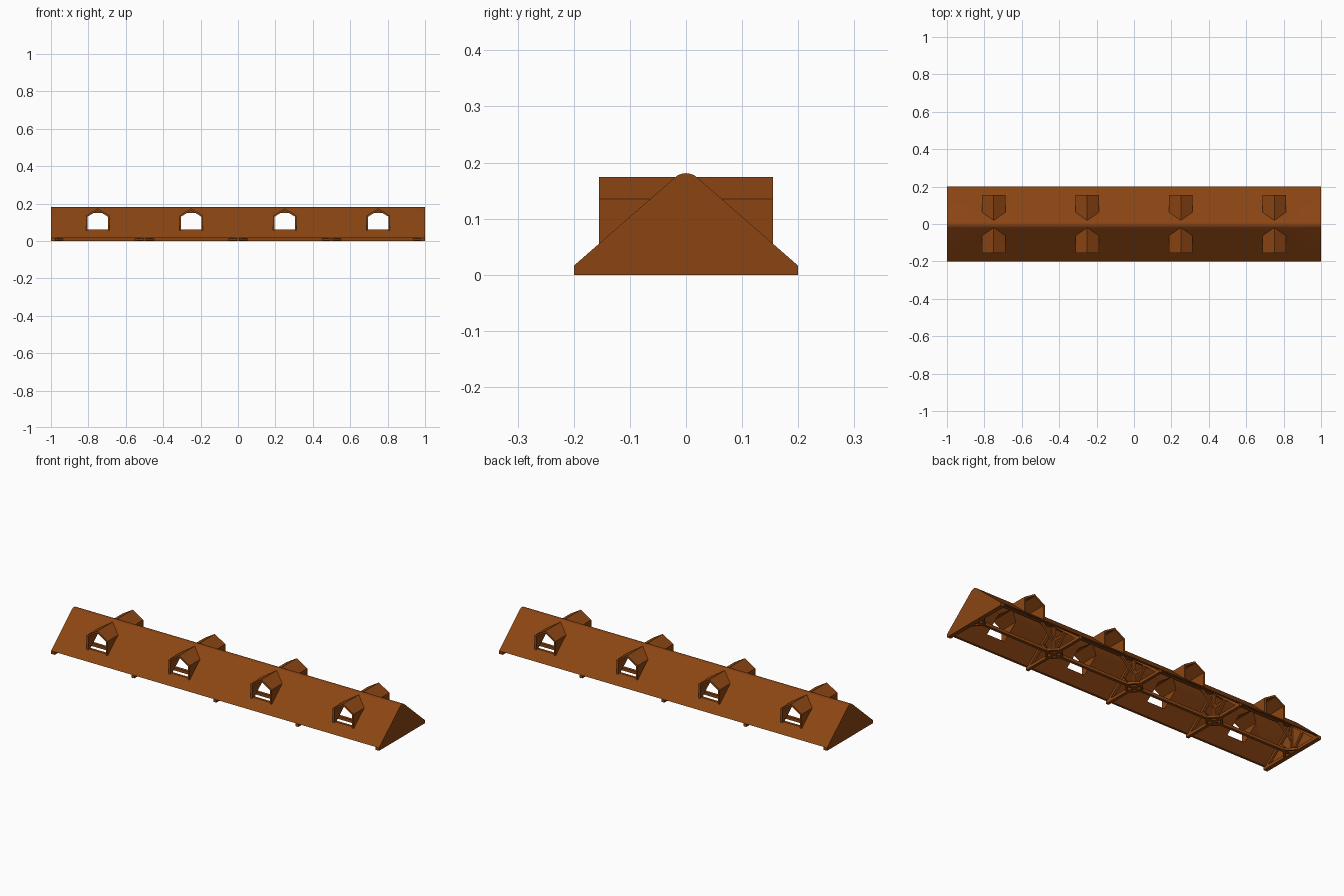
import bpy, bmesh, math
from mathutils import Vector

if "Cube" in bpy.data.objects:
    bpy.data.objects.remove(bpy.data.objects["Cube"])

mat = bpy.data.materials.new("roof_brown")
mat.diffuse_color = (0.26, 0.06, 0.0065, 1)
mat.use_nodes = True
mat.node_tree.nodes["Principled BSDF"].inputs["Base Color"].default_value = mat.diffuse_color
SLOPE = 0.89


def finish(name, bm):
    bmesh.ops.recalc_face_normals(bm, faces=bm.faces)
    me = bpy.data.meshes.new(name)
    bm.to_mesh(me)
    bm.free()
    me.materials.append(mat)
    ob = bpy.data.objects.new(name, me)
    bpy.context.collection.objects.link(ob)
    return ob


def prism(name, pts, axis, lo, hi):
    """Extrude a 2D outline along x (outline in y,z) or y (outline in x,z)."""
    bm = bmesh.new()
    put = (lambda p, t: (t, p[0], p[1])) if axis == "x" else (lambda p, t: (p[0], t, p[1]))
    f = bm.faces.new([bm.verts.new(put(p, lo)) for p in pts])
    r = bmesh.ops.extrude_face_region(bm, geom=[f])
    d = Vector(put((0, 0), hi - lo))
    bmesh.ops.translate(bm, verts=[v for v in r["geom"] if isinstance(v, bmesh.types.BMVert)], vec=d)
    return finish(name, bm)


def beam(name, a, b, w=0.014):
    a, b = Vector(a), Vector(b)
    bm = bmesh.new()
    bmesh.ops.create_cube(bm, size=1)
    bmesh.ops.scale(bm, vec=(w, w, (b - a).length), verts=bm.verts)
    d = (b - a).normalized()
    z = d
    side = Vector((1, 0, 0)) if abs(d.x) < 0.1 else Vector((0, 0, 1))
    x = (side - side.dot(z) * z).normalized()
    y = z.cross(x)
    for v in bm.verts:
        v.co = (a + b) / 2 + x * v.co.x + y * v.co.y + z * v.co.z
    return finish(name, bm)


def smooth(ob):
    bpy.ops.object.select_all(action="DESELECT")
    ob.select_set(True)
    bpy.context.view_layer.objects.active = ob
    bpy.ops.object.shade_smooth_by_angle(angle=math.radians(25))


# Roof outline: straight slopes with a rounded ridge
ang = math.atan(SLOPE)
R = 0.03
cz = 0.181 - R
arc = [(R * math.sin(t), cz + R * math.cos(t))
       for t in [ang * (i / 5 - 1) for i in range(11)]]
outer = [(-0.2, 0.016)] + arc + [(0.2, 0.016)]
T = 0.012
inner = [(-0.2 + T, 0.016)] + [(y * 0.6, z - T) for y, z in arc] + [(0.2 - T, 0.016)]
skin = prism("roof_skin", outer + inner[::-1], "x", -0.995, 0.995)
gable = [(-0.2, 0)] + outer + [(0.2, 0)]
for s in (-1, 1):
    smooth(prism("gable_end", gable, "x", min(s, s * 0.988), max(s, s * 0.988)))

# Dormers on both slopes, with matching openings through the roof
out_p = [(-0.064, 0.055), (-0.064, 0.135), (0, 0.174), (0.064, 0.135), (0.064, 0.055)]
in_p = [(-0.054, 0.055), (-0.054, 0.130), (0, 0.163), (0.054, 0.130), (0.054, 0.055)]
hole = [(-0.054, 0.06), (-0.054, 0.130), (0, 0.163), (0.054, 0.130), (0.054, 0.06)]
cutters = []
for cx in (-0.75, -0.25, 0.25, 0.75):
    cutters.append(prism("dormer_cutter", [(x + cx, z) for x, z in hole], "y", -0.3, 0.3))
    for s in (-1, 1):
        bm = bmesh.new()
        rings = []
        for pts in (out_p, in_p):
            rings.append([bm.verts.new((cx + x, s * 0.155, z)) for x, z in pts])
            rings.append([bm.verts.new((cx + x, s * max(0.196 - (z - 0.016) / SLOPE, 0.01), z))
                          for x, z in pts])
        of, ob_, inf, inb = rings
        for a, b in ((of, ob_), (inf, inb), (of, inf), (ob_, inb)):
            for i in range(4):
                bm.faces.new((a[i], a[i + 1], b[i + 1], b[i]))
        for i in (0, 4):
            bm.faces.new((of[i], ob_[i], inb[i], inf[i]))
        finish("dormer", bm)

for c in cutters:
    c.hide_render = True
    m = skin.modifiers.new("opening", "BOOLEAN")
    m.operation, m.solver, m.object = "DIFFERENCE", "EXACT", c
bpy.context.view_layer.objects.active = skin
skin.select_set(True)
for m in list(skin.modifiers):
    bpy.ops.object.modifier_apply(modifier=m.name)
for c in cutters:
    bpy.data.objects.remove(c)
smooth(skin)

# Timber frame below the skin
W = 0.016
H = W / 2
beam("centre_beam", (-0.99, 0, H), (0.99, 0, H), W)
beam("ridge_beam", (-0.99, 0, 0.158), (0.99, 0, 0.158), W)
for k in range(-2, 3):
    x = max(-0.985, min(0.985, k * 0.5))
    beam("tie_beam", (x, -0.2, H), (x, 0.2, H), W)
    beam("king_post", (x, 0, H), (x, 0, 0.16), 0.013)
    for s in (-1, 1):
        beam("rafter", (x, s * 0.18, 0.014), (x, s * 0.008, 0.158), W)
        beam("strut", (x, s * 0.01, H), (x, s * 0.085, 0.093), 0.012)
        for e in (-1, 1):
            if abs(x + e * 0.05) < 1:
                beam("hub_brace", (x + e * 0.05, 0, H), (x, s * 0.05, H), 0.012)
    for e in (-1, 1):
        if abs(x + e * 0.1) < 1:
            beam("ridge_brace", (x, 0, 0.08), (x + e * 0.08, 0, 0.155), 0.012)
